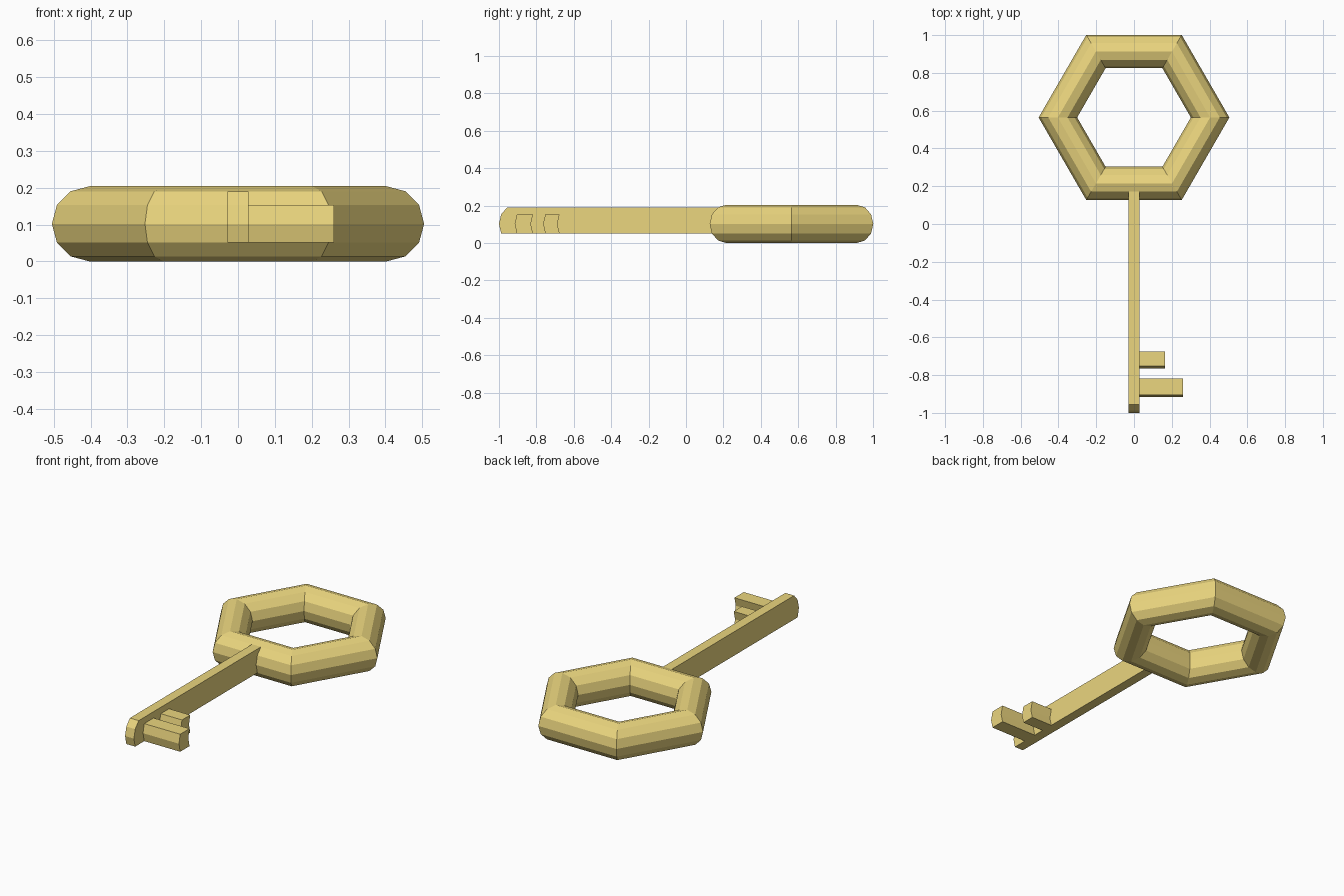
import bpy, bmesh
from math import cos, sin, radians

if "Cube" in bpy.data.objects:
    bpy.data.objects.remove(bpy.data.objects["Cube"])

gold = bpy.data.materials.new("gold")
gold.diffuse_color = (0.83, 0.67, 0.21, 1)
gold.use_nodes = True
gold.node_tree.nodes["Principled BSDF"].inputs["Base Color"].default_value = gold.diffuse_color

R, r = 0.403, 0.102        # ring radius and tube radius
RING_Y = 0.564
EDGE_Y = RING_Y - (R + r) * cos(radians(30))   # front edge of the ring


def tube_edge(angle):
    """Point (y, z) on the ring's front side, relative to its front edge."""
    a = radians(angle)
    return (r * (1 - cos(a)) * cos(radians(30)), r + r * sin(a))


def prism(name, profile, x0, x1):
    """Extrude a (y, z) side profile along x."""
    bm = bmesh.new()
    face = bm.faces.new([bm.verts.new((x0, y, z)) for y, z in profile])
    ext = bmesh.ops.extrude_face_region(bm, geom=[face], use_keep_orig=True)
    moved = [v for v in ext["geom"] if isinstance(v, bmesh.types.BMVert)]
    bmesh.ops.translate(bm, verts=moved, vec=(x1 - x0, 0, 0))
    bmesh.ops.recalc_face_normals(bm, faces=bm.faces)
    mesh = bpy.data.meshes.new(name)
    bm.to_mesh(mesh)
    bm.free()
    mesh.materials.append(gold)
    ob = bpy.data.objects.new(name, mesh)
    bpy.context.collection.objects.link(ob)
    return ob


def faceted_bar(name, angles, y0, y1, x0, x1):
    """Bar whose two ends both follow facets of the ring tube."""
    pts = [tube_edge(a) for a in angles]
    prism(name, [(y0 + y, z) for y, z in pts]
          + [(y1 + y, z) for y, z in reversed(pts)], x0, x1)


# Hexagonal bow
bpy.ops.mesh.primitive_torus_add(major_segments=6, minor_segments=12,
                                 major_radius=R, minor_radius=r,
                                 location=(0, RING_Y, r))
bow = bpy.context.object
bow.name = "bow_ring"
bow.data.materials.append(gold)

# Shaft, sunk slightly into the bow
faceted_bar("shaft", (-30, 0, 30, 60), -1, EDGE_Y + 0.005, -0.029, 0.028)

# Two bits on the right side of the shaft
faceted_bar("long_bit", (-30, 0, 30), -0.916, -0.83, 0.02, 0.26)
faceted_bar("short_bit", (-30, 0, 30), -0.764, -0.688, 0.02, 0.165)
